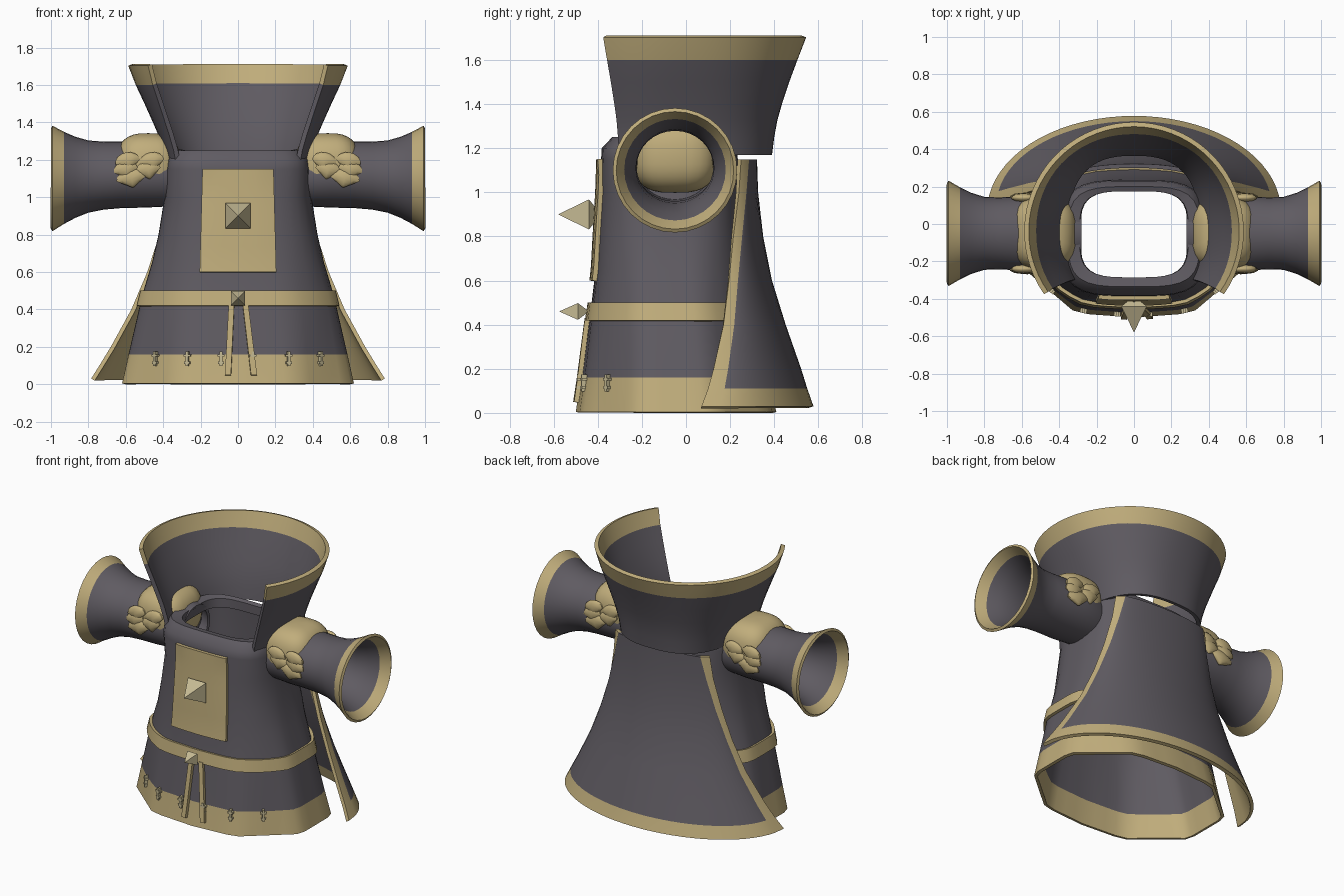
import bpy, bmesh, math
from mathutils import Matrix

if "Cube" in bpy.data.objects:
    bpy.data.objects.remove(bpy.data.objects["Cube"], do_unlink=True)


def material(name, rgb):
    m = bpy.data.materials.new(name)
    m.use_nodes = True
    m.diffuse_color = (*rgb, 1)
    b = m.node_tree.nodes["Principled BSDF"]
    b.inputs["Base Color"].default_value = (*rgb, 1)
    b.inputs["Roughness"].default_value = 0.8
    return m


CLOTH = material("dark cloth", (0.115, 0.105, 0.122))
GOLD = material("gold trim", (0.53, 0.42, 0.2))
PALE = material("pale gold", (0.57, 0.5, 0.3))


def finish(name, bm, mats, smooth=True, thick=0, mirror=False):
    me = bpy.data.meshes.new(name)
    bm.to_mesh(me)
    bm.free()
    ob = bpy.data.objects.new(name, me)
    bpy.context.collection.objects.link(ob)
    for m in mats:
        me.materials.append(m)
    bpy.ops.object.select_all(action='DESELECT')
    ob.select_set(True)
    bpy.context.view_layer.objects.active = ob
    if thick:
        s = ob.modifiers.new("thickness", 'SOLIDIFY')
        s.thickness, s.offset = thick, -1
        bpy.ops.object.modifier_apply(modifier=s.name)
    if smooth:
        bpy.ops.object.shade_smooth_by_angle(angle=math.radians(40))
    if mirror:
        ob.modifiers.new("mirror", 'MIRROR')
    return ob


def loft(name, rings, closed, mats, thick, is_trim=None, mirror=False):
    """Skin rows of points; is_trim(row, column) picks the second material."""
    bm = bmesh.new()
    rows = [[bm.verts.new(p) for p in r] for r in rings]
    n = len(rings[0])
    for i in range(len(rows) - 1):
        for j in range(n if closed else n - 1):
            k = (j + 1) % n
            f = bm.faces.new((rows[i][j], rows[i][k], rows[i + 1][k], rows[i + 1][j]))
            f.material_index = int(bool(is_trim and is_trim(i, j)))
    return finish(name, bm, mats, True, thick, mirror)


def lookup(table, t):
    """Linear interpolation in rows of (t, a, b, ...)."""
    for a, b in zip(table, table[1:]):
        if t <= b[0]:
            break
    f = (t - a[0]) / (b[0] - a[0])
    return [u + (v - u) * f for u, v in zip(a[1:], b[1:])]


def arc(a, b, n):
    return [math.radians(a + (b - a) * i / n) for i in range(n + 1)]


def rounded(c, s, power):
    """Radius of a unit superellipse in direction (c, s)."""
    return (abs(c) ** power + abs(s) ** power) ** (-1 / power)


# Robe body: height, half width, front y, back y
ROBE = [(.004, .62, -.5, .41), (.16, .585, -.475, .37), (.42, .525, -.44, .31),
        (.5, .505, -.428, .29), (.65, .46, -.41, .265), (.8, .425, -.402, .25),
        (1.0, .393, -.39, .24), (1.15, .385, -.385, .235), (1.2, .378, -.382, .23),
        (1.25, .35, -.335, .2), (1.24, .29, -.285, .175), (1.18, .285, -.285, .175)]


def oval(z, hx, yf, yb, grow=0.0, n=48):
    """Octagonal at the hem, blending to a rounded square higher up."""
    cy, hy = (yf + yb) / 2, (yb - yf) / 2
    w, power = max(0, 1 - z / .9), 3 if z < 1.1 else 3.8
    pts = []
    for i in range(n):
        t = 2 * math.pi * i / n
        c, s = math.cos(t), math.sin(t)
        a, b = abs(c), abs(s)
        octagon = 1 / max(a, (.58 * a + .5 * b) / .765, .1 * a + b)
        r = w * octagon + (1 - w) * rounded(c, s, power)
        pts.append((c * r * (hx + grow), cy + s * r * (hy + grow), z))
    return pts


def front_y(x, z):
    ring = oval(z, *lookup(ROBE, z))
    return lookup(ring[len(ring) // 2:] + ring[:1], x)[0]


loft("robe_body", [oval(*r) for r in ROBE], True, [CLOTH, GOLD], .02, lambda i, j: i == 0)
loft("belt", [oval(z, *lookup(ROBE, z), grow=.018) for z in (.42, .5)], True, [GOLD], .03)


# Plates lying on the front of the robe
def front_plate(name, low, high, z0, z1, lift, thick, n=8):
    rows = []
    for i in range(n + 1):
        f = i / n
        z = z0 + (z1 - z0) * f
        a, b = (l + (h - l) * f for l, h in zip(low, high))
        xs = [a + (b - a) * j / n for j in range(n + 1)]
        rows.append([(x, front_y(x, z) - lift, z) for x in xs])
    loft(name, rows, False, [GOLD], thick)


front_plate("chest_panel", (-.205, .205), (-.19, .19), .6, 1.15, .022, .03)
front_plate("hanging_strap_right", (-.07, -.038), (-.05, -.02), .05, .43, .022, .025)
front_plate("hanging_strap_left", (.07, .102), (.025, .055), .05, .43, .022, .025)


# Pyramid studs
def stud(name, z, half, back, mid, tip):
    bm = bmesh.new()
    ring = [bm.verts.new((sx * half, mid, z + sz * half))
            for sx, sz in ((-1, -1), (1, -1), (1, 1), (-1, 1))]
    ends = [bm.verts.new((0, y, z)) for y in (tip, back)]
    for e in ends:
        for i in range(4):
            bm.faces.new((ring[i], ring[(i + 1) % 4], e))
    bmesh.ops.recalc_face_normals(bm, faces=bm.faces)
    finish(name, bm, [PALE], False)


stud("chest_stud", .9, .068, -.385, -.44, -.58)
stud("belt_stud", .46, .038, -.44, -.49, -.575)

# Small cross ornaments along the hem
bm = bmesh.new()
for x in (-.44, -.27, -.09, .08, .27, .44):
    z = .135
    slope = math.atan2(front_y(x + .02, z) - front_y(x - .02, z), .04)
    place = Matrix.Translation((x, front_y(x, z) - .008, z)) @ Matrix.Rotation(slope, 4, 'Z')
    for dz, w, h in ((0, .014, .078), (.018, .036, .012), (-.02, .03, .012)):
        size = Matrix.Diagonal((w, .025, h, 1))
        bmesh.ops.create_cube(bm, size=1, matrix=place @ Matrix.Translation((0, 0, dz)) @ size)
finish("hem_ornaments", bm, [PALE], False)

# Flared collar, open at the front: height, half width, half depth
COLLAR = [(1.17, .375, .43), (1.25, .395, .44), (1.33, .425, .455), (1.4, .455, .475),
          (1.5, .5, .508), (1.6, .547, .545), (1.703, .587, .585)]
rings = []
for z, rx, ry in COLLAR:
    ring = []
    for t in arc(-35, 215, 48):
        c, s = math.cos(t), math.sin(t)
        r = rounded(c, s, 2 + 1.1 * (1.703 - z))
        ring.append((rx * r * c, -.04 + ry * r * s, z))
    rings.append(ring)
loft("collar", rings, False, [CLOTH, GOLD], .026, lambda i, j: i == len(COLLAR) - 2)

# Back cape: height, half width, edge y, back y, angle taken by the edge trim
CAPE = [(.03, .785, .07, .578, 9.6), (.11, .735, .1, .55, 9.6), (.2, .68, .125, .522, 9.6),
        (.4, .57, .17, .452, 10), (.6, .485, .195, .39, 12), (.8, .42, .215, .35, 17),
        (1.0, .375, .24, .327, 23), (1.15, .355, .25, .322, 30)]
columns = 34
cape = loft("back_cape", [[(hx * math.cos(t), ye + (yb - ye) * math.sin(t), z)
                           for t in [0] + arc(edge, 180 - edge, columns - 2) + [math.pi]]
                          for z, hx, ye, yb, edge in CAPE],
            False, [CLOTH, GOLD], .022,
            lambda i, j: i == 0 or j in (0, columns - 1))
# Wider gold facing on the inner side of the cape edges
count = columns * (len(CAPE) - 1)
for p in cape.data.polygons[count:2 * count]:
    j = (p.index - count) % columns
    if min(j, columns - 1 - j) < 6:
        p.material_index = 1

# Flared sleeves: x, half depth, half height, centre height
SLEEVE = [(.28, .15, .15, 1.1), (.38, .185, .16, 1.11), (.5, .2, .174, 1.118),
          (.62, .198, .178, 1.12), (.72, .192, .182, 1.115), (.8, .195, .193, 1.11),
          (.87, .217, .217, 1.106), (.93, .246, .246, 1.103), (.992, .282, .282, 1.1)]
loft("sleeves", [[(x, -.05 + ry * math.cos(t), cz + rz * math.sin(t)) for t in arc(0, 348.75, 31)]
                 for x, ry, rz, cz in SLEEVE],
     True, [CLOTH, GOLD], .018, lambda i, j: i == len(SLEEVE) - 2, mirror=True)


# Squarish rounded shoulder caps
def soften(v, power):
    return math.copysign(abs(v) ** power, v)


bm = bmesh.new()
bmesh.ops.create_uvsphere(bm, u_segments=28, v_segments=18, radius=1)
for v in bm.verts:
    x, y, z = v.co
    v.co = (.48 + .175 * soften(x, .72), -.05 + .195 * soften(y, .65), 1.17 + .172 * soften(z, .8))
finish("shoulder_caps", bm, [GOLD], mirror=True)

# Overlapping pointed scales below the caps, front and back
bm = bmesh.new()
for side in (-1, 1):
    for x, z, w in ((.46, 1.19, .07), (.59, 1.19, .07), (.48, 1.145, .07),
                    (.6, 1.145, .068), (.57, 1.1, .085)):
        made = bmesh.ops.create_uvsphere(bm, u_segments=10, v_segments=8, radius=1)["verts"]
        for v in made:
            v.co.x *= 1 + .8 * min(0, v.co.z)
        place = (Matrix.Translation((x, -.05 + side * (.195 - (z - 1.1) * .05), z))
                 @ Matrix.Rotation(.2, 4, 'Y') @ Matrix.Diagonal((w, .024, .05, 1)))
        bmesh.ops.transform(bm, matrix=place, verts=made)
finish("shoulder_scales", bm, [GOLD], mirror=True)
